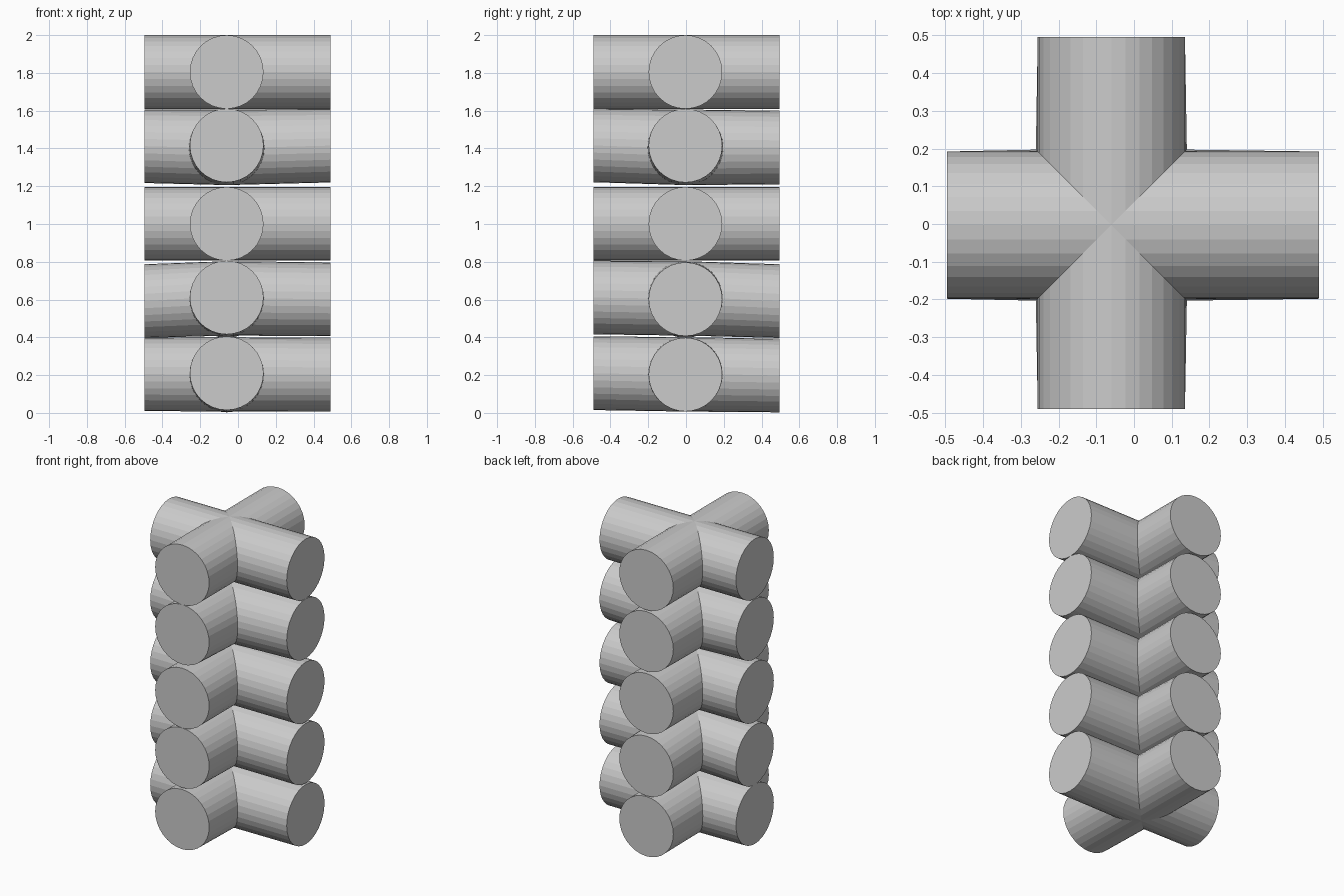
import bpy, bmesh, math

if "Cube" in bpy.data.objects:
    bpy.data.objects.remove(bpy.data.objects["Cube"])

SIDES = 32
R_END = 0.195
CX, CY = -0.06, -0.003

# direction and tip coordinate of each arm: right, left, back, front
ARMS = [((1, 0), 0.49 - CX), ((-1, 0), 0.495 + CX),
        ((0, 1), 0.495 - CY), ((0, -1), 0.49 + CY)]


def add_arm(bm, direction, length, z_mid, r_mid, z_end):
    """Round arm, mitred at the crossing and capped at its tip."""
    dx, dy = direction
    inner, outer = [], []
    for i in range(SIDES):
        a = 2 * math.pi * i / SIDES
        c, s = math.cos(a), math.sin(a)
        for ring, r, z, along in ((inner, r_mid, z_mid, abs(r_mid * c)),
                                  (outer, R_END, z_end, length)):
            side = r * c
            ring.append(bm.verts.new((CX + dx * along - dy * side,
                                      CY + dy * along + dx * side,
                                      z + r * s)))
    for i in range(SIDES):
        j = (i + 1) % SIDES
        bm.faces.new((inner[i], inner[j], outer[j], outer[i]))
    bm.faces.new(outer)


def cross_tier(name, z_mid, r_mid, z_ends):
    """Four arms welded into one closed cross."""
    bm = bmesh.new()
    for (direction, length), z_end in zip(ARMS, z_ends):
        add_arm(bm, direction, length, z_mid, r_mid, z_end)
    bmesh.ops.remove_doubles(bm, verts=bm.verts, dist=0.0005)
    bmesh.ops.recalc_face_normals(bm, faces=bm.faces)
    mesh = bpy.data.meshes.new(name)
    bm.to_mesh(mesh)
    bm.free()
    bpy.context.collection.objects.link(bpy.data.objects.new(name, mesh))


# five stacked tiers: crossing height, crossing radius, tip heights (right, left, back, front)
cross_tier("tier_1_bottom", 0.204, 0.197, (0.203, 0.205, 0.198, 0.210))
cross_tier("tier_2", 0.606, 0.197, (0.602, 0.592, 0.592, 0.611))
cross_tier("tier_3", 1.001, 0.195, (1.001, 1.001, 1.001, 1.001))
cross_tier("tier_4", 1.406, 0.200, (1.415, 1.412, 1.405, 1.416))
cross_tier("tier_5_top", 1.805, 0.195, (1.805, 1.805, 1.805, 1.805))
